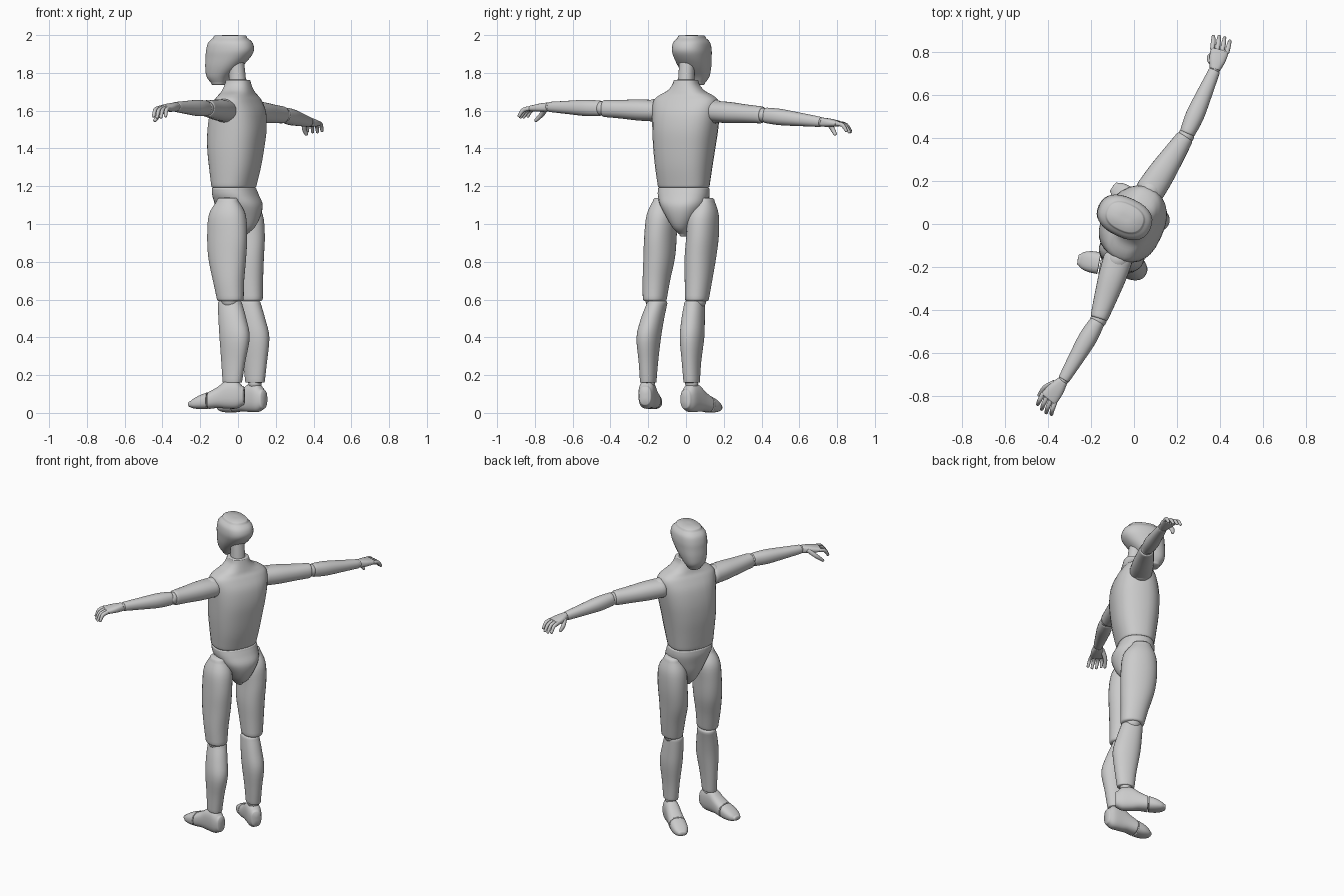
import bpy, bmesh
from math import sin, cos, pi, radians
from mathutils import Vector as V

if "Cube" in bpy.data.objects:
    bpy.data.objects.remove(bpy.data.objects["Cube"])

YAW = radians(25)
FWD = V((-cos(YAW), sin(YAW), 0))      # the way the figure faces
LAT = V((sin(YAW), cos(YAW), 0))       # across the shoulders
UP = V((0, 0, 1))


def finish(bm, name):
    bmesh.ops.recalc_face_normals(bm, faces=bm.faces)
    me = bpy.data.meshes.new(name)
    bm.to_mesh(me)
    bm.free()
    ob = bpy.data.objects.new(name, me)
    bpy.context.collection.objects.link(ob)
    bpy.ops.object.select_all(action='DESELECT')
    ob.select_set(True)
    bpy.context.view_layer.objects.active = ob
    bpy.ops.object.shade_smooth_by_angle(angle=radians(50))
    return ob


def smooth_path(rows, steps):
    """Catmull-Rom through rows of (x, y, z, ra, rb)."""
    out, n = [], len(rows)
    for i in range(n - 1):
        p = [rows[max(0, min(n - 1, k))] for k in (i - 1, i, i + 1, i + 2)]
        for s in range(steps):
            t = s / steps
            out.append([0.5 * (2 * b + (c - a) * t + (2 * a - 5 * b + 4 * c - d) * t * t
                               + (3 * b - a - 3 * c + d) * t ** 3) for a, b, c, d in zip(*p)])
    return out + [list(rows[-1])]


def loft(name, rows, side=LAT, axis=None, power=2.2, caps=(0.012, 0.012), steps=4, seg=28):
    """Skin superellipse rings along a path, closed with domed ends."""
    rows = smooth_path(rows, steps)
    pts = [V(r[:3]) for r in rows]
    rings = []
    for i, r in enumerate(rows):
        t = axis or (pts[min(i + 1, len(pts) - 1)] - pts[max(i - 1, 0)]).normalized()
        rings.append((pts[i], t, r[3], r[4]))

    def dome(ring, h, sign):
        c, t, a, b = ring
        return [(c + t * sign * h * sin(k), t, a - h * (1 - cos(k)) - 0.6 * a * (q == 3),
                 b - h * (1 - cos(k)) - 0.6 * b * (q == 3))
                for q, k in ((1, pi / 6), (2, pi / 3), (3, pi / 2))]
    rings = dome(rings[0], caps[0], -1)[::-1] + rings + dome(rings[-1], caps[1], 1)
    bm = bmesh.new()
    loops = []
    for c, t, a, b in rings:
        u = (side - t * side.dot(t)).normalized()
        w = t.cross(u)
        a, b = max(a, 0.002), max(b, 0.002)
        loop = []
        for k in range(seg):
            ca, sa = cos(2 * pi * k / seg), sin(2 * pi * k / seg)
            pu = abs(ca) ** (2 / power) * (1 if ca >= 0 else -1)
            pw = abs(sa) ** (2 / power) * (1 if sa >= 0 else -1)
            loop.append(bm.verts.new(c + u * a * pu + w * b * pw))
        loops.append(loop)
    for p, q in zip(loops, loops[1:]):
        for k in range(seg):
            bm.faces.new((p[k], p[(k + 1) % seg], q[(k + 1) % seg], q[k]))
    bm.faces.new(loops[0])
    bm.faces.new(loops[-1])
    return finish(bm, name)


def ball(name, c, r):
    bm = bmesh.new()
    bmesh.ops.create_uvsphere(bm, u_segments=20, v_segments=12, radius=r)
    bmesh.ops.translate(bm, verts=bm.verts, vec=V(c))
    finish(bm, name)


# head: (z, forward centre, half width, half depth)
head = [(1.747, .115, .042, .040), (1.78, .115, .063, .064), (1.83, .09, .080, .095),
        (1.88, .064, .089, .119), (1.92, .051, .093, .129), (1.96, .049, .087, .119),
        (1.985, .05, .066, .092)]
loft("head", [(*(FWD * f + V((.004, .009, z))), a, d) for z, f, a, d in head],
     axis=UP, power=2.4, caps=(.012, .015))
loft("neck", [(0, 0, 1.72, .044, .046), (-.005, .003, 1.80, .041, .043),
              (-.015, .008, 1.87, .042, .045)], axis=UP)

# torso, waist and pelvis
loft("torso", [(-.022, -.012, 1.205, .137, .108), (-.016, -.012, 1.3, .149, .126),
               (-.012, -.009, 1.4, .161, .139), (-.005, -.004, 1.5, .172, .143),
               (0, 0, 1.59, .180, .130), (0, 0, 1.65, .180, .102), (0, 0, 1.68, .150, .084),
               (0, 0, 1.705, .100, .076), (0, 0, 1.735, .071, .068), (0, 0, 1.76, .062, .062)],
     axis=UP, power=2.5, caps=(.015, .004))
loft("waist", [(-.02, -.012, 1.15, .12, .09), (-.02, -.012, 1.25, .12, .09)], axis=UP)
loft("pelvis", [(.002, -.006, .945, .022, .045), (.006, -.01, .98, .05, .085),
                (.008, -.01, 1.04, .088, .112), (.005, -.012, 1.10, .122, .122),
                (-.012, -.012, 1.15, .137, .116), (-.02, -.012, 1.185, .138, .108)],
     axis=UP, power=2.3, caps=(.012, .008))

# legs: centre points per side, shared section sizes
thigh_size = [(.060, .072), (.068, .084), (.076, .103), (.077, .110), (.074, .100), (.045, .06)]
shin_size = [(.040, .053), (.046, .066), (.058, .083), (.056, .076), (.050, .066)]
foot_size = [(.0, .034, .02, .125), (.03, .043, .005, .152), (.085, .045, .005, .152),
             (.13, .047, .008, .120), (.178, .051, .003, .093)]
toe_size = [(.190, .051, .002, .090), (.23, .049, .002, .074), (.262, .040, .006, .056),
            (.278, .028, .012, .044)]
legs = {
    "left": ([(-.041, -.165, .605), (-.05, -.157, .70), (-.057, -.142, .82), (-.057, -.135, .94),
              (-.057, -.127, 1.05), (-.055, -.127, 1.12)],
             [(-.03, -.20, .165), (-.025, -.199, .27), (-.018, -.197, .40), (-.03, -.177, .50),
              (-.043, -.153, .58)],
             V((.022, -.215, .018)), V((-.28, .05, 0)).normalized()),
    "right": ([(.06, .058, .605), (.05, .066, .70), (.037, .076, .82), (.036, .088, .94),
               (.034, .092, 1.05), (.028, .103, 1.12)],
              [(.09, .03, .165), (.09, .029, .27), (.086, .032, .40), (.07, .038, .50),
               (.056, .045, .58)],
              V((.13, .0, 0)), V((-.23, .175, 0)).normalized())}
for side, (thigh, shin, heel, d) in legs.items():
    loft(side + "_thigh", [(*p, *s) for p, s in zip(thigh, thigh_size)], axis=UP, caps=(.015, .02))
    loft(side + "_shin", [(*p, *s) for p, s in zip(shin, shin_size)], axis=UP, caps=(.006, .015))
    ball(side + "_knee_joint", V(thigh[0]) - UP * .008, .05)
    ball(side + "_ankle_joint", V(shin[0]) - UP * .008, .035)
    across = d.cross(UP)
    for part, rows, caps in (("_foot", foot_size, (.012, .004)), ("_toes", toe_size, (.004, .01))):
        loft(side + part, [(*(heel + d * s + UP * (lo + hi) / 2), w, (hi - lo) / 2)
                           for s, w, lo, hi in rows], side=across, axis=d, power=2.5, caps=caps)

# arms: shoulder, elbow, wrist, knuckles, fingertips, thumb tip
arms = {
    "left": [(-.075, -.165, 1.60), (-.165, -.445, 1.612), (-.328, -.725, 1.62),
             (-.395, -.81, 1.612), (-.418, -.868, 1.565), (-.44, -.795, 1.548)],
    "right": [(.075, .155, 1.595), (.242, .41, 1.577), (.375, .715, 1.54),
              (.398, .805, 1.532), (.408, .868, 1.487), (.362, .79, 1.475)]}
for side, joints in arms.items():
    sh, el, wr, kn, tip, th = [V(j) for j in joints]
    mix = lambda a, b, t: tuple(a.lerp(b, t))
    loft(side + "_upper_arm", [(*mix(sh, el, 0), .068, .056), (*mix(sh, el, .3), .064, .056),
                               (*mix(sh, el, .65), .053, .049), (*mix(sh, el, .95), .042, .045)],
         side=FWD, caps=(.02, .01))
    loft(side + "_forearm", [(*mix(el, wr, .05), .036, .041), (*mix(el, wr, .3), .043, .043),
                             (*mix(el, wr, .65), .036, .035), (*mix(el, wr, .98), .027, .027)],
         side=FWD, caps=(.01, .005))
    ball(side + "_shoulder_joint", sh, .062)
    ball(side + "_elbow_joint", el, .038)
    ball(side + "_wrist_joint", wr, .024)
    d = (kn - wr).normalized()
    across = (FWD - d * FWD.dot(d)).normalized()
    loft(side + "_palm", [(*mix(wr, kn, .08), .026, .024), (*mix(wr, kn, .5), .038, .022),
                          (*mix(wr, kn, 1), .043, .016)], side=across, power=2.6, caps=(.005, .005))
    # four curled fingers and a thumb
    for k in range(4):
        off = across * (k - 1.5) * .023
        length = (.85, 1, 1, .9)[k]
        a, b = kn + off, kn + off * 1.15 + (tip - kn) * length
        m = (a + b) / 2 + UP * .012 + d * .006
        loft(f"{side}_finger_{k + 1}", [(*a, .011, .012), (*m, .0105, .011), (*b, .008, .008)],
             side=across, caps=(.005, .006), seg=12)
    base = wr.lerp(kn, .35) + across * .025
    mid = base.lerp(th, .5) + across * .01
    loft(side + "_thumb", [(*base, .014, .014), (*mid, .013, .013), (*th, .009, .009)],
         side=UP.cross(d), caps=(.005, .006), seg=12)
